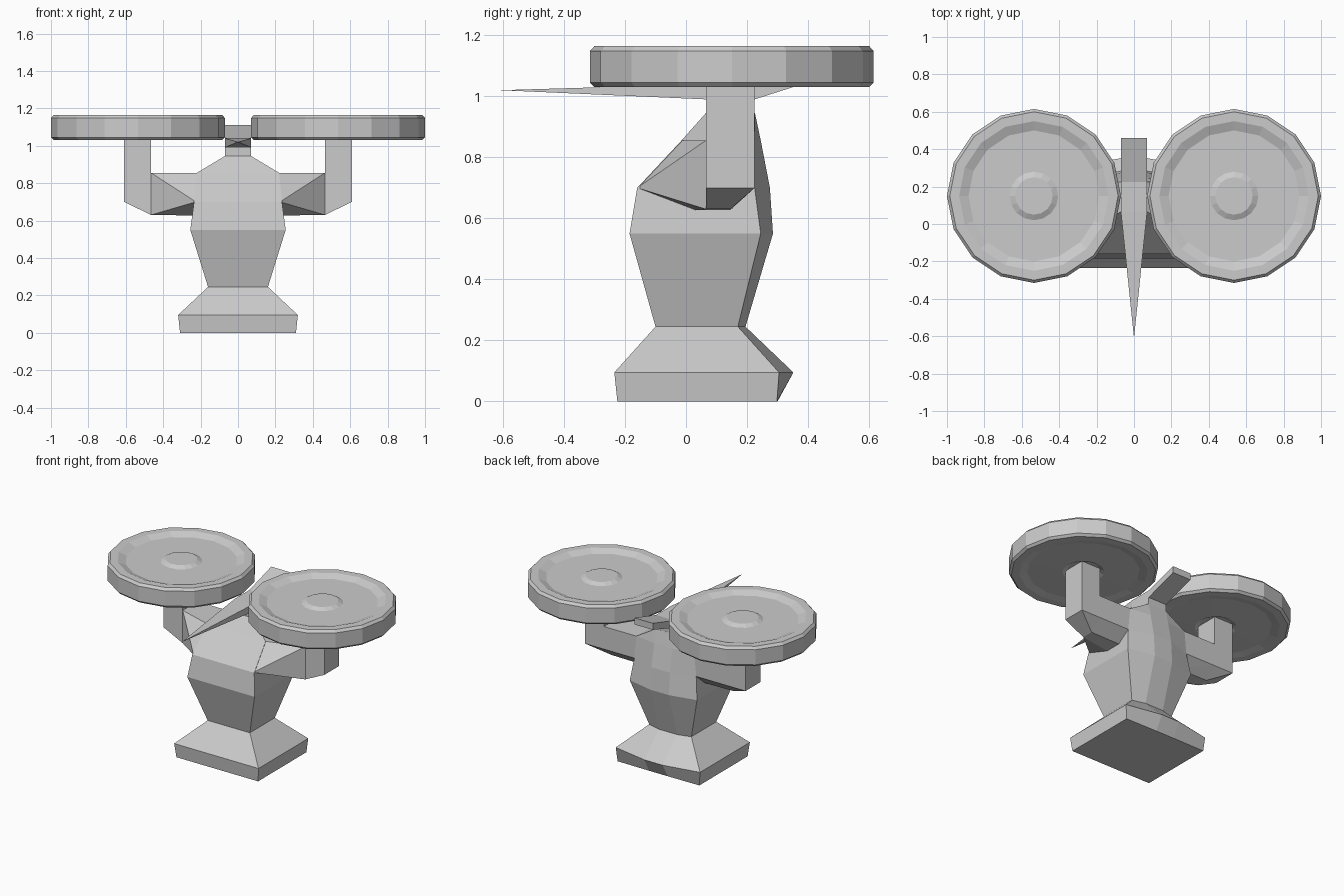
import bpy, bmesh, math

if "Cube" in bpy.data.objects:
    bpy.data.objects.remove(bpy.data.objects["Cube"])


def finish(name, bm):
    bmesh.ops.recalc_face_normals(bm, faces=bm.faces[:])
    me = bpy.data.meshes.new(name)
    bm.to_mesh(me)
    bm.free()
    ob = bpy.data.objects.new(name, me)
    bpy.context.collection.objects.link(ob)
    return ob


def loft(name, rings):
    """Skin a stack of equal-length point rings and cap both ends."""
    bm = bmesh.new()
    vs = [[bm.verts.new(p) for p in r] for r in rings]
    n = len(rings[0])
    for a, b in zip(vs, vs[1:]):
        for i in range(n):
            j = (i + 1) % n
            bm.faces.new((a[i], a[j], b[j], b[i]))
    bm.faces.new(vs[0])
    bm.faces.new(vs[-1])
    return finish(name, bm)


def hull(name, pts):
    bm = bmesh.new()
    for p in pts:
        bm.verts.new(p)
    res = bmesh.ops.convex_hull(bm, input=bm.verts[:])
    junk = {g for g in res["geom_interior"] + res["geom_unused"]
            if isinstance(g, bmesh.types.BMVert)}
    bmesh.ops.delete(bm, geom=list(junk), context='VERTS')
    bmesh.ops.dissolve_limit(bm, angle_limit=0.01, verts=bm.verts[:], edges=bm.edges[:])
    return finish(name, bm)


# Body and plinth: half-width, front y, back corner y, back middle y, z
def body_ring(w, front, back, mid, z):
    m = 0.07
    return [(-w, front, z), (w, front, z), (w, back, z),
            (m, mid, z), (-m, mid, z), (-w, back, z)]


loft("body", [body_ring(*r) for r in (
    (0.31, -0.225, 0.298, 0.30, 0.0),
    (0.32, -0.235, 0.305, 0.352, 0.095),
    (0.16, -0.10, 0.17, 0.195, 0.245),
    (0.255, -0.185, 0.245, 0.285, 0.55),
    (0.235, -0.16, 0.225, 0.275, 0.70),
    (0.22, -0.015, 0.225, 0.245, 0.855),
    (0.07, 0.065, 0.224, 0.226, 0.945))])

# Neck
hull("neck", [(x, y, z) for x in (-0.07, 0.07) for y in (0.065, 0.225) for z in (0.93, 1.03)])

# Head with long pointed beak, and tail rising at the back
beak = [(x, y, z) for x in (-0.07, 0.07) for y in (0.065, 0.225) for z in (0.99, 1.04)]
hull("beak", beak + [(0, -0.61, 1.02)])
hull("tail", [(x, y, z) for x in (-0.07, 0.07)
              for y, z in ((0.225, 0.99), (0.225, 1.04), (0.46, 1.065), (0.46, 1.11))])

# Disc profile (radius, z), revolved in 16 flat sides
DISC = [(0.10, 1.05), (0.13, 1.035), (0.35, 1.04), (0.40, 1.03), (0.45, 1.03),
        (0.465, 1.045), (0.465, 1.148), (0.45, 1.165), (0.40, 1.165),
        (0.35, 1.145), (0.13, 1.145), (0.10, 1.16)]


def circle(cx, r, z, n=16):
    return [(cx + r * math.cos(i * math.tau / n),
             0.15 + r * math.sin(i * math.tau / n), z) for i in range(n)]


for side, s in (("left", -1), ("right", 1)):
    # Arm tapering out from the shoulder
    hull(side + "_arm", [(s * x, y, z) for x, y, z in (
        (0.225, -0.16, 0.70), (0.21, -0.015, 0.855), (0.21, 0.225, 0.855), (0.225, 0.225, 0.70),
        (0.23, 0.03, 0.627), (0.23, 0.145, 0.627),
        (0.465, 0.065, 0.855), (0.465, 0.225, 0.855), (0.465, 0.065, 0.70), (0.465, 0.225, 0.70),
        (0.465, 0.065, 0.63), (0.465, 0.145, 0.63))])
    # Upright post with a sloped foot
    hull(side + "_post", [(s * x, y, z) for x in (0.465, 0.61)
                          for y in (0.065, 0.225) for z in (0.70, 1.06)]
         + [(s * 0.465, 0.065, 0.63), (s * 0.465, 0.145, 0.63)])
    # Disc
    loft(side + "_disc", [circle(s * 0.535, r, z) for r, z in DISC])
